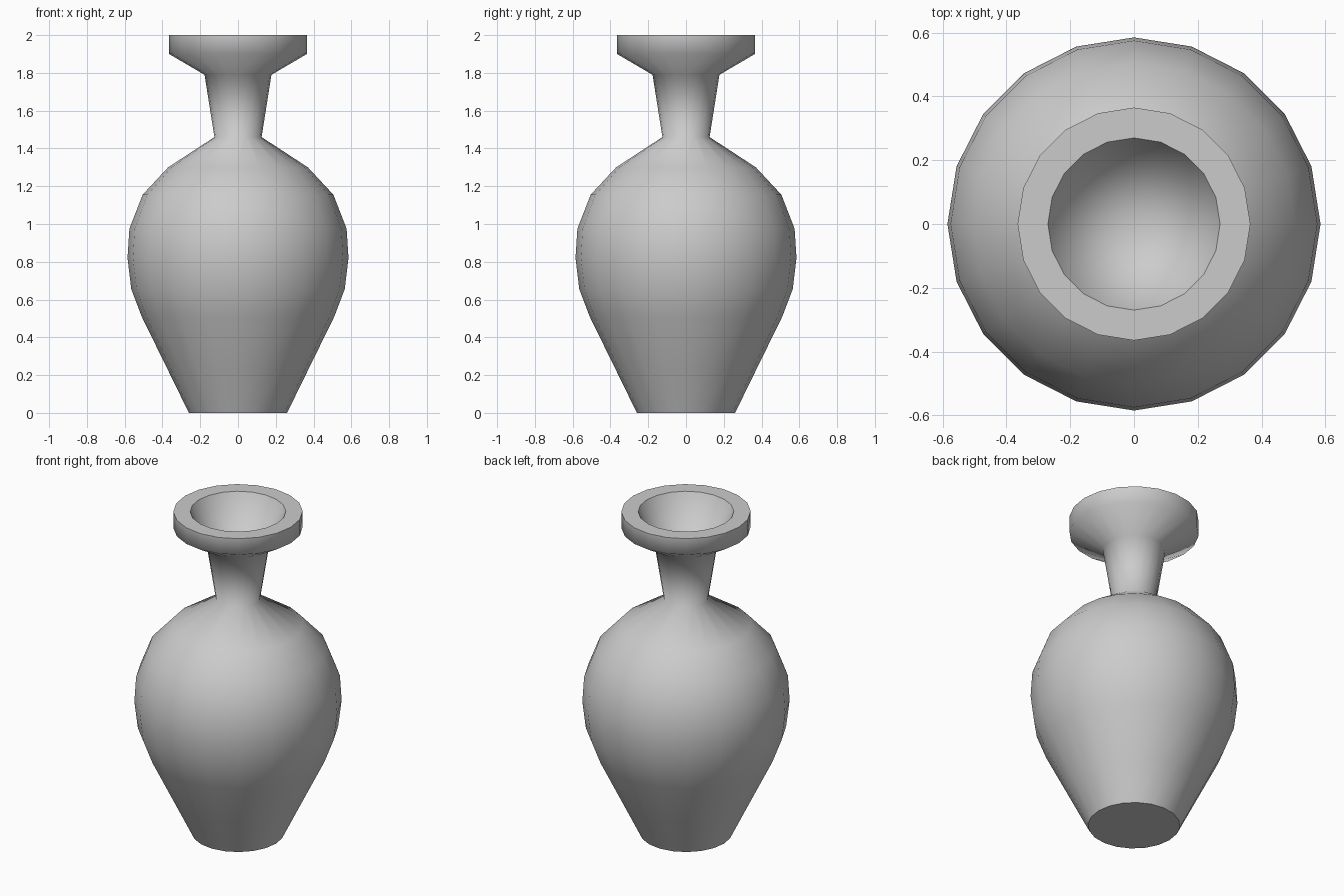
import bpy, bmesh, math

if "Cube" in bpy.data.objects:
    bpy.data.objects.remove(bpy.data.objects["Cube"])

SIDES = 20
# Vase outline (radius, height): foot, belly, shoulder, neck, flared lip, mouth
PROFILE = [(0.26, 0), (0.375, 0.235), (0.51, 0.51), (0.565, 0.655),
           (0.585, 0.82), (0.575, 0.975), (0.505, 1.155), (0.37, 1.30),
           (0.125, 1.46), (0.177, 1.79), (0.365, 1.90), (0.365, 2.0),
           (0.27, 2.0)]
SHARP_RINGS = {0, 11, 12}  # foot edge and both lip edges
MOUTH_BOTTOM = 1.48

bm = bmesh.new()


def ring(radius, z):
    angles = [2 * math.pi * i / SIDES for i in range(SIDES)]
    return [bm.verts.new((radius * math.cos(a), radius * math.sin(a), z)) for a in angles]


rings = [ring(r, z) for r, z in PROFILE]

# Outer wall and lip
for low, high in zip(rings, rings[1:]):
    for i in range(SIDES):
        j = (i + 1) % SIDES
        bm.faces.new((low[i], low[j], high[j], high[i]))

# Foot cap and conical mouth
bm.faces.new(rings[0][::-1])
apex = bm.verts.new((0, 0, MOUTH_BOTTOM))
for i in range(SIDES):
    bm.faces.new((rings[-1][i], rings[-1][(i + 1) % SIDES], apex))

# Smooth body with crisp foot and lip
for f in bm.faces:
    f.smooth = True
for k in SHARP_RINGS:
    for i in range(SIDES):
        bm.edges.get((rings[k][i], rings[k][(i + 1) % SIDES])).smooth = False

mesh = bpy.data.meshes.new("vase")
bm.to_mesh(mesh)
bm.free()
bpy.context.collection.objects.link(bpy.data.objects.new("vase", mesh))
